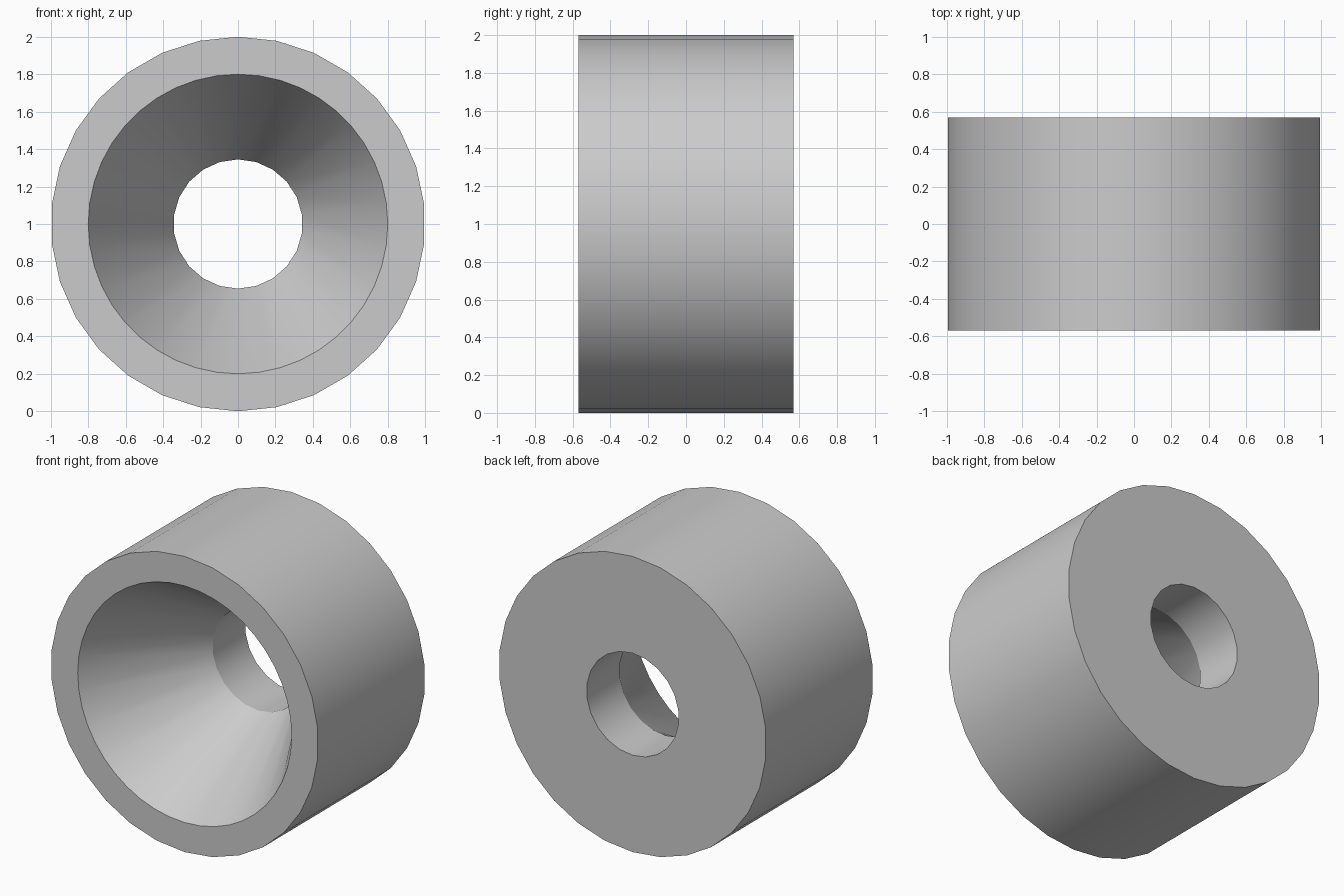
import bpy
import bmesh
from math import sin, cos, pi, radians

cube = bpy.data.objects.get("Cube")
if cube:
    bpy.data.objects.remove(cube, do_unlink=True)

# Plain grey material
grey = bpy.data.materials.new("light_grey")
grey.use_nodes = True
colour = (0.6, 0.6, 0.6, 1)
grey.diffuse_color = colour
grey.node_tree.nodes["Principled BSDF"].inputs["Base Color"].default_value = colour

bm = bmesh.new()


def ring(radius, y, sides):
    """Circle of vertices around the bore axis, starting at the top."""
    return [bm.verts.new((radius * sin(2 * pi * k / sides), y,
                          1 + radius * cos(2 * pi * k / sides)))
            for k in range(sides)]


def bridge(a, b):
    """Join two rings, which may have different numbers of sides."""
    n, m = len(a), len(b)
    i = j = 0
    while i < n or j < m:
        step_a = (i + 1) * m
        step_b = (j + 1) * n
        face = [a[i % n], b[j % m]]
        if step_b <= step_a:
            j += 1
            face.append(b[j % m])
        if step_a <= step_b:
            i += 1
            face.append(a[i % n])
        bm.faces.new(face)


# Closed profile: outer wall, back face, bore, countersink, front face
rings = [
    ring(1.0, -0.57, 30),
    ring(1.0, 0.57, 30),
    ring(0.345, 0.57, 22),
    ring(0.345, 0.22, 22),
    ring(0.8, -0.57, 44),
]
for index, current in enumerate(rings):
    bridge(current, rings[(index + 1) % len(rings)])
bmesh.ops.recalc_face_normals(bm, faces=bm.faces)

mesh = bpy.data.meshes.new("countersunk_bushing")
bm.to_mesh(mesh)
bm.free()
mesh.materials.append(grey)

bushing = bpy.data.objects.new("countersunk_bushing", mesh)
bpy.context.collection.objects.link(bushing)

# Smooth walls with crisp rims
bpy.ops.object.select_all(action='DESELECT')
bushing.select_set(True)
bpy.context.view_layer.objects.active = bushing
bpy.ops.object.shade_smooth_by_angle(angle=radians(24))
